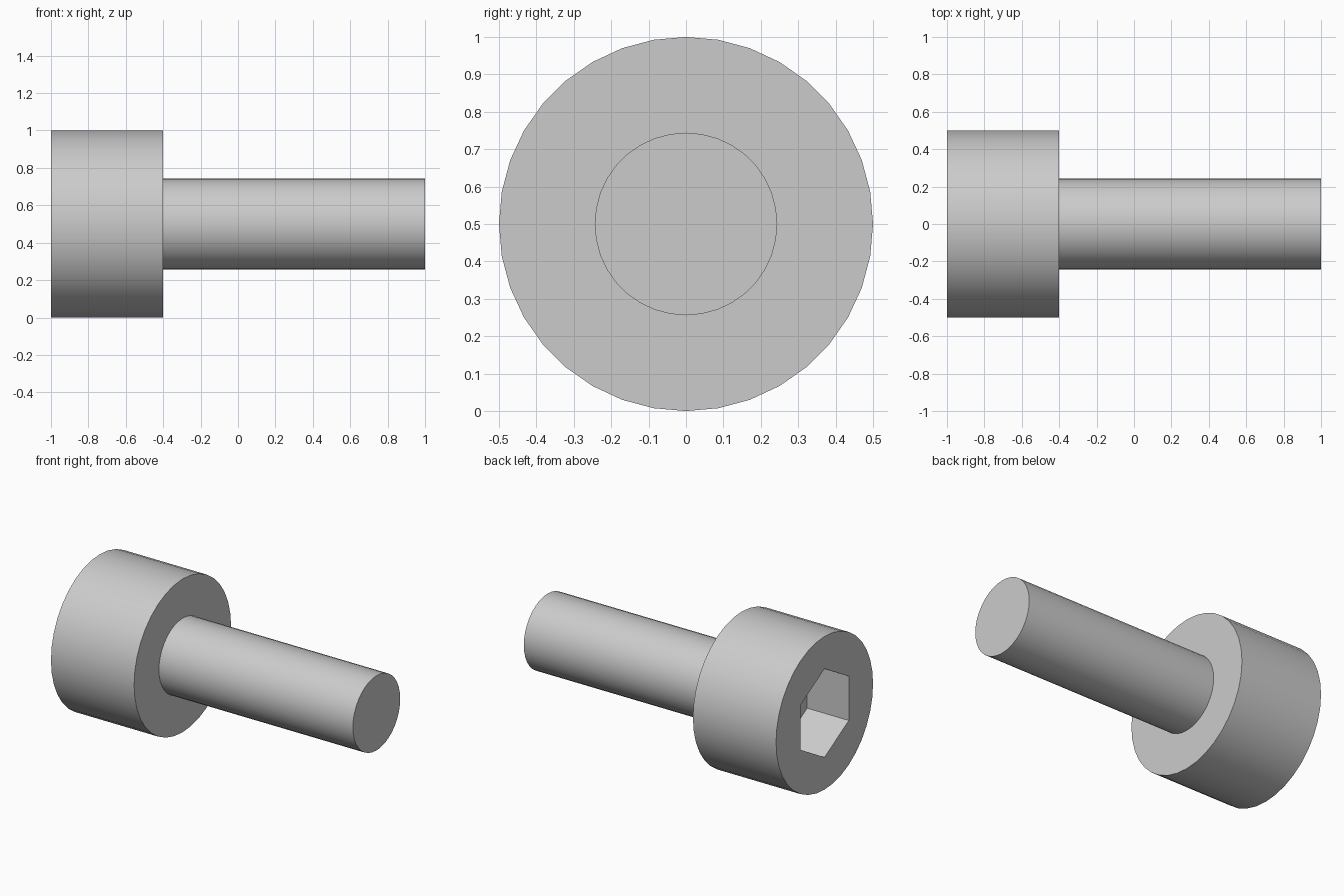
import bpy
import bmesh
import math

cube = bpy.data.objects.get("Cube")
if cube:
    bpy.data.objects.remove(cube, do_unlink=True)

SEGMENTS = 36
AXIS_Z = 0.5
HEAD_RADIUS = 0.5
SHANK_RADIUS = 0.244
SOCKET_RADIUS = 0.25 / math.cos(math.pi / 6)   # half the width across flats / cos 30
HEAD_END, COLLAR, TIP, SOCKET_FLOOR = -1.0, -0.4, 1.0, -0.7

steel = bpy.data.materials.new("steel_grey")
steel.use_nodes = True
grey = (0.6, 0.6, 0.6, 1.0)
steel.diffuse_color = grey
steel.node_tree.nodes["Principled BSDF"].inputs["Base Color"].default_value = grey

bm = bmesh.new()


def ring(x, radius, sides):
    """Closed loop of vertices around the screw axis, with one vertex on top."""
    verts = []
    for i in range(sides):
        a = 2 * math.pi * i / sides
        verts.append(bm.verts.new((x, radius * math.sin(a), AXIS_Z + radius * math.cos(a))))
    return verts


def wall(a, b):
    """Band of quads between two loops of equal size."""
    for i in range(len(a)):
        j = (i + 1) % len(a)
        bm.faces.new((a[i], a[j], b[j], b[i]))


def loop_edges(loop):
    return [bm.edges.get((loop[i - 1], loop[i])) for i in range(len(loop))]


# Head, collar step and shank as one continuous turned surface
turned = [ring(HEAD_END, HEAD_RADIUS, SEGMENTS),
          ring(COLLAR, HEAD_RADIUS, SEGMENTS),
          ring(COLLAR, SHANK_RADIUS, SEGMENTS),
          ring(TIP, SHANK_RADIUS, SEGMENTS)]
for first, second in zip(turned, turned[1:]):
    wall(first, second)
bm.faces.new(turned[-1])

# Hexagonal drive socket
rim = ring(HEAD_END, SOCKET_RADIUS, 6)
floor = ring(SOCKET_FLOOR, SOCKET_RADIUS, 6)
wall(rim, floor)
bm.faces.new(floor)

# Flat head face between the outer edge and the socket rim
bmesh.ops.triangle_fill(bm, use_beauty=True, normal=(-1, 0, 0),
                        edges=loop_edges(turned[0]) + loop_edges(rim))
bmesh.ops.recalc_face_normals(bm, faces=bm.faces[:])

mesh = bpy.data.meshes.new("socket_head_screw")
bm.to_mesh(mesh)
bm.free()
mesh.materials.append(steel)
screw = bpy.data.objects.new("socket_head_screw", mesh)
bpy.context.collection.objects.link(screw)

# Smooth round sides, crisp rims and socket
bpy.ops.object.select_all(action="DESELECT")
screw.select_set(True)
bpy.context.view_layer.objects.active = screw
bpy.ops.object.shade_smooth_by_angle(angle=math.radians(30))
